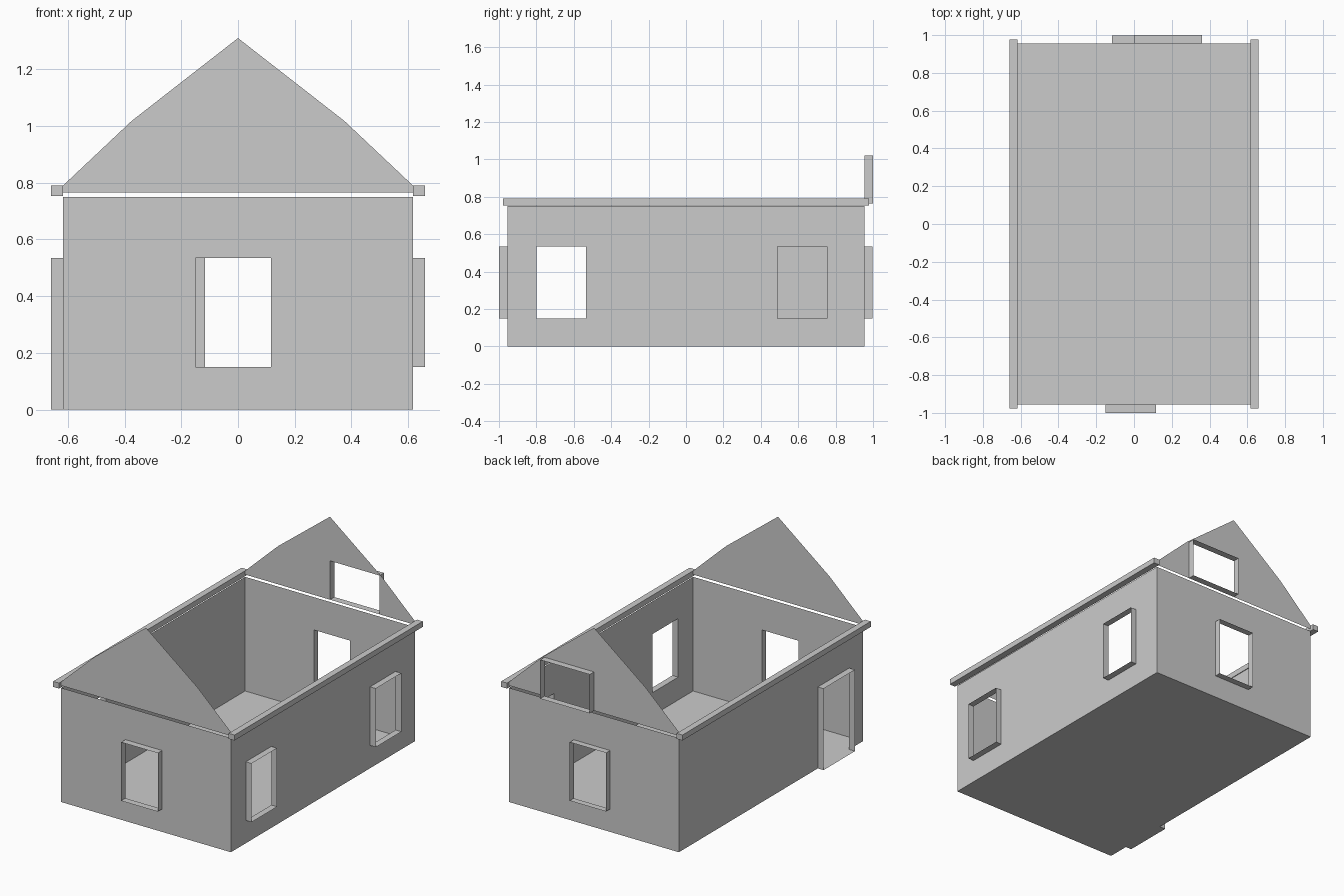
import bpy
import bmesh

cube = bpy.data.objects.get("Cube")
if cube:
    bpy.data.objects.remove(cube, do_unlink=True)

# One plain plaster colour
plaster = bpy.data.materials.new("plaster_grey")
plaster.use_nodes = True
grey = (0.6, 0.6, 0.6, 1)
plaster.diffuse_color = grey
plaster.node_tree.nodes["Principled BSDF"].inputs["Base Color"].default_value = grey

W, D, H = 0.617, 0.955, 0.75      # half width, half depth, wall height
SILL, HEAD = 0.15, 0.535          # window bottom and top
EAVE, BASE = 0.79, 0.765          # gable shoulder and bottom


def place(axis, offset, u, z):
    """Point on a wall plane facing the x or y axis."""
    return (offset, u, z) if axis == "x" else (u, offset, z)


def make(name, faces):
    bm = bmesh.new()
    for pts in faces:
        bm.faces.new([bm.verts.new(p) for p in pts])
    bmesh.ops.remove_doubles(bm, verts=bm.verts, dist=0.0005)
    bmesh.ops.recalc_face_normals(bm, faces=bm.faces)
    me = bpy.data.meshes.new(name)
    bm.to_mesh(me)
    bm.free()
    me.materials.append(plaster)
    ob = bpy.data.objects.new(name, me)
    bpy.context.collection.objects.link(ob)
    return ob


def wall(name, axis, offset, half, holes):
    """Thin wall split along its openings, which are left out."""
    us = sorted({-half, half, *[v for h in holes for v in h[:2]]})
    zs = sorted({0, H, *[v for h in holes for v in h[2:]]})
    faces = []
    for a, b in zip(us, us[1:]):
        for c, d in zip(zs, zs[1:]):
            if any(h[0] <= a and b <= h[1] and h[2] <= c and d <= h[3] for h in holes):
                continue
            faces.append([place(axis, offset, u, z) for u, z in ((a, c), (b, c), (b, d), (a, d))])
    return make(name, faces)


def frame(name, axis, inner, outer, hole):
    """Four thin boards lining an opening and standing out from the wall."""
    a, b, c, d = hole
    ring = [(a, c), (b, c), (b, d), (a, d)]
    faces = []
    for p, q in zip(ring, ring[1:] + ring[:1]):
        faces.append([place(axis, inner, *p), place(axis, inner, *q),
                      place(axis, outer, *q), place(axis, outer, *p)])
    return make(name, faces)


# Floor slab
make("floor", [[(-W, -D, 0), (W, -D, 0), (W, D, 0), (-W, D, 0)]])

# Walls with their openings and protruding frames
front_hole = (-0.15, 0.117, SILL, HEAD)
back_hole = (-0.117, 0.147, SILL, HEAD)
side_holes = [(-0.8, -0.535, SILL, HEAD), (0.49, 0.755, SILL, HEAD)]
door_hole = (-0.813, -0.487, 0, HEAD)

wall("front_wall", "y", -D, W, [front_hole])
wall("back_wall", "y", D, W, [back_hole])
wall("left_wall", "x", W, D, side_holes)
wall("right_wall", "x", -W, D, [door_hole])
frame("front_window_frame", "y", -D, -1.0, front_hole)
frame("back_window_frame", "y", D, 0.997, back_hole)
for i, hole in enumerate(side_holes):
    frame(f"left_window_frame_{i + 1}", "x", W, 0.659, hole)
frame("door_frame", "x", -W, -0.659, door_hole)

# Gables, the back one with a window reaching its lower edge
slope = [(W, BASE), (W, EAVE), (0.375, 1.018), (0, 1.31),
         (-0.375, 1.018), (-W, EAVE), (-W, BASE)]
attic = (0.0, 0.36, BASE, 1.02)
notch = [(0, BASE), (0, 1.02), (0.36, 1.02), (0.36, BASE)]
make("front_gable", [[place("y", -D, *p) for p in slope]])
make("back_gable", [[place("y", D, *p) for p in slope + notch]])
frame("attic_window_frame", "y", D, 1.0, attic)

# Eave beams along both long walls
for side, s in (("left", 1), ("right", -1)):
    bpy.ops.mesh.primitive_cube_add(size=1, location=(s * 0.638, 0, 0.772))
    beam = bpy.context.object
    beam.name = side + "_eave_beam"
    beam.scale = (0.042, 1.955, 0.036)
    beam.data.materials.append(plaster)
